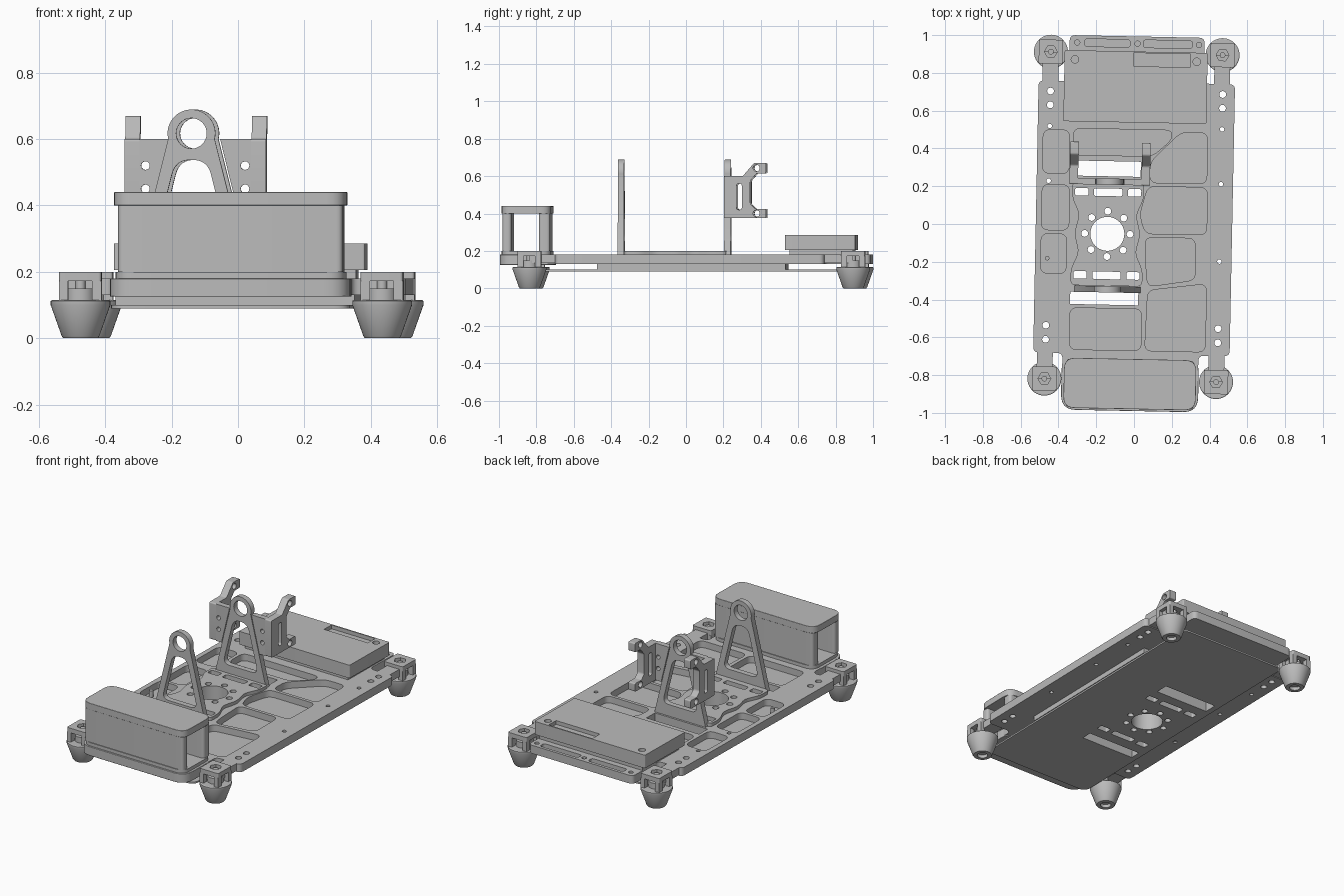
import bpy
import bmesh
from math import cos, sin, pi, radians
from mathutils import Matrix, Vector

if "Cube" in bpy.data.objects:
    bpy.data.objects.remove(bpy.data.objects["Cube"], do_unlink=True)

# One plain grey for the whole assembly
grey = bpy.data.materials.new("plain grey")
grey.use_nodes = True
grey.diffuse_color = (0.5, 0.5, 0.5, 1)
shader = grey.node_tree.nodes["Principled BSDF"]
shader.inputs["Base Color"].default_value = grey.diffuse_color
shader.inputs["Roughness"].default_value = 0.6

# The assembly is turned slightly about the vertical axis
TURN = Matrix.Rotation(-0.02, 4, "Z")
# Profile axes: flat (x, y), facing front (x, z), facing sideways (y, z)
FLAT = Matrix.Identity(4)
FRONT = Matrix(((1, 0, 0, 0), (0, 0, 1, 0), (0, 1, 0, 0), (0, 0, 0, 1)))
SIDE = Matrix(((0, 0, 1, 0), (1, 0, 0, 0), (0, 1, 0, 0), (0, 0, 0, 1)))


def rounded(points, setback, steps=6):
    """Polygon with every corner replaced by a short curve."""
    pts = [Vector(p) for p in points]
    out = []
    for i, p in enumerate(pts):
        before, after = pts[i - 1] - p, pts[(i + 1) % len(pts)] - p
        a = p + before.normalized() * min(setback, before.length * 0.45)
        b = p + after.normalized() * min(setback, after.length * 0.45)
        for k in range(steps + 1):
            t = k / steps
            out.append(a * (1 - t) ** 2 + p * 2 * t * (1 - t) + b * t * t)
    return out


def rect(x0, y0, x1, y1, corner=0.0):
    pts = [Vector(p) for p in ((x0, y0), (x1, y0), (x1, y1), (x0, y1))]
    return rounded(pts, corner) if corner else pts


def circle(x, y, radius, sides=24, start=0.0, sweep=2 * pi):
    return [Vector((x + radius * cos(start + sweep * i / sides),
                    y + radius * sin(start + sweep * i / sides)))
            for i in range(sides)]


def finish(name, mesh, bevel=0.0):
    mesh.transform(TURN)
    bm = bmesh.new()
    bm.from_mesh(mesh)
    bmesh.ops.remove_doubles(bm, verts=bm.verts, dist=0.00005)
    bmesh.ops.recalc_face_normals(bm, faces=bm.faces)
    bm.to_mesh(mesh)
    bm.free()
    mesh.materials.clear()
    mesh.materials.append(grey)
    obj = bpy.data.objects.new(name, mesh)
    bpy.context.collection.objects.link(obj)
    if bevel:
        mod = obj.modifiers.new("soft edge", "BEVEL")
        mod.width, mod.segments, mod.limit_method = bevel, 2, "ANGLE"
    bpy.ops.object.select_all(action="DESELECT")
    obj.select_set(True)
    bpy.context.view_layer.objects.active = obj
    bpy.ops.object.shade_smooth_by_angle(angle=radians(30))
    return obj


def plate(name, outline, low, high, holes=(), axes=FLAT, bevel=0.0):
    """Extrude a flat outline with holes between two levels."""
    curve = bpy.data.curves.new(name, "CURVE")
    curve.dimensions, curve.fill_mode = "2D", "BOTH"
    curve.extrude = (high - low) / 2
    for loop in [outline, *holes]:
        spline = curve.splines.new("POLY")
        spline.points.add(len(loop) - 1)
        for point, co in zip(spline.points, loop):
            point.co = (co[0], co[1], 0, 1)
        spline.use_cyclic_u = True
    temp = bpy.data.objects.new(name + " profile", curve)
    bpy.context.collection.objects.link(temp)
    graph = bpy.context.evaluated_depsgraph_get()
    mesh = bpy.data.meshes.new_from_object(temp.evaluated_get(graph))
    bpy.data.objects.remove(temp, do_unlink=True)
    bpy.data.curves.remove(curve)
    mesh.transform(axes @ Matrix.Translation((0, 0, (low + high) / 2)))
    return finish(name, mesh, bevel)


def lathe(name, profile, x, y, sides=40):
    bm = bmesh.new()
    verts = [bm.verts.new((r, 0, z)) for r, z in profile]
    edges = [bm.edges.new(pair) for pair in zip(verts, verts[1:])]
    bmesh.ops.spin(bm, geom=verts + edges, cent=(0, 0, 0), axis=(0, 0, 1),
                   angle=2 * pi, steps=sides)
    mesh = bpy.data.meshes.new(name)
    bm.to_mesh(mesh)
    bm.free()
    mesh.transform(Matrix.Translation((x, y, 0)))
    return finish(name, mesh)


# Openings that pass through every layer of the base
CX, CY = -0.14, -0.055
through = [circle(CX, CY, 0.09, 40)]
through += [circle(CX + 0.12 * cos(a), CY + 0.12 * sin(a), 0.018, 16)
            for a in [pi * i / 4 for i in range(8)]]
for side in (-1, 1):
    for mid, half in ((-0.14, 0.035), (0, 0.075), (0.14, 0.035)):
        y = CY + side * 0.22
        through.append(rect(CX + mid - half, y - 0.02, CX + mid + half, y + 0.02, 0.01))
wide_slots = [rect(-0.33, 0.25, 0.03, 0.33), rect(-0.33, -0.43, 0.03, -0.365)]

# Screw holes along both side rails
rail_holes = [circle(s * 0.456, y, r, 16) for s in (-1, 1)
              for y, r in ((0.695, 0.018), (0.622, 0.018), (0.51, 0.012), (0.22, 0.012),
                           (-0.19, 0.012), (-0.545, 0.018), (-0.62, 0.018))]

# Deck with weight-saving pockets over a thin floor
deck = rounded([(-0.36, 0.993), (0.355, 0.993), (0.355, 0.75), (0.52, 0.75), (0.52, -0.69),
                (0.355, -0.69), (0.355, -0.93), (-0.365, -0.93), (-0.365, -0.69),
                (-0.52, -0.69), (-0.52, 0.75), (-0.36, 0.75)], 0.03)
pockets = [rounded(p, 0.04) for p in (
    [(-0.33, 0.5), (0.19, 0.5), (0.19, 0.45), (0.09, 0.36), (-0.33, 0.36)],
    [(0.24, 0.49), (0.38, 0.49), (0.38, 0.22), (0.08, 0.22), (0.08, 0.33)],
    [(0.07, 0.2), (0.385, 0.2), (0.385, -0.05), (0.06, -0.05), (0.03, 0.05)],
    [(0.06, -0.07), (0.325, -0.07), (0.33, -0.29), (0.08, -0.33), (0.07, -0.25)],
    [(0.08, -0.35), (0.39, -0.31), (0.39, -0.67), (0.07, -0.67)],
    [(-0.33, -0.45), (0.05, -0.45), (0.05, -0.67), (-0.33, -0.67)])]
pockets += [rect(-0.49, 0.26, -0.35, 0.49, 0.04), rect(-0.49, -0.04, -0.345, 0.2, 0.04),
            rect(-0.49, -0.27, -0.355, -0.06, 0.04),
            rect(-0.28, 0.935, -0.04, 0.975, 0.015), rect(0.03, 0.935, 0.29, 0.975, 0.015)]
corner_screws = [circle(x, 0.955, 0.014, 16) for x in (-0.32, 0, 0.325)]
base_holes = through + wide_slots + rail_holes
plate("deck", deck, 0.14, 0.18, base_holes + pockets + corner_screws)
plate("deck_floor", deck, 0.13, 0.14, base_holes)
plate("spacer", rect(-0.36, -0.47, 0.36, 0.54), 0.1, 0.13, through + wide_slots)
plate("bottom_plate", rect(-0.365, -0.9, 0.355, 0.9, 0.05), 0.09, 0.1, through + wide_slots)

# Raised centre plate with a waist
half = [(0.19, 0.275), (0.19, 0.19), (0.15, 0.1), (0.175, 0)]
right = half + [(x, -y) for x, y in half[-2::-1]]
waisted = right + [(-x, y) for x, y in reversed(right)]
plate("centre_plate", rounded([(CX + x, CY + y) for x, y in waisted], 0.03),
      0.18, 0.2, through)

# Two A-shaped uprights with an eye at the top
MX = -0.133
frame = [Vector((MX + 0.18, 0.16))]
frame += circle(MX, 0.617, 0.072, 24, radians(-14), radians(216))
frame += [Vector((MX - 0.18, 0.16))]
window = rounded([(MX - 0.12, 0.25), (MX + 0.12, 0.25),
                  (MX + 0.048, 0.537), (MX - 0.048, 0.537)], 0.045)
eye = circle(MX, 0.617, 0.046, 32)
for name, y in (("front_upright", -0.365), ("back_upright", 0.205)):
    plate(name, frame, y, y + 0.033, [window, eye], FRONT)

# Wings and clawed side arms on the back upright
arm = rounded([(0.205, 0.6), (0.305, 0.6), (0.365, 0.67), (0.43, 0.67), (0.43, 0.615),
               (0.38, 0.615), (0.345, 0.575), (0.345, 0.45), (0.37, 0.425),
               (0.43, 0.425), (0.43, 0.375), (0.205, 0.375)], 0.008)
arm_holes = [rect(0.272, 0.42, 0.3, 0.56, 0.012),
             circle(0.378, 0.643, 0.018, 16), circle(0.378, 0.4, 0.018, 16)]
for side, label in ((-1, "right"), (1, "left")):
    wing = [(MX + side * x, z) for x, z in
            ((0.168, 0.375), (0.168, 0.6), (0.075, 0.6), (0.13, 0.375))]
    plate(label + "_wing", wing, 0.205, 0.238,
          [circle(MX + side * 0.15, z, 0.013, 16) for z in (0.45, 0.52)], FRONT)
    edges = sorted((MX + side * 0.168, MX + side * 0.213))
    plate(label + "_arm", arm, *edges, arm_holes, SIDE)

# Front tray and the open-sided cover standing on it
plate("front_tray", rect(-0.368, -0.99, 0.358, -0.7, 0.08), 0.125, 0.18, bevel=0.006)
plate("cover_base", rect(-0.35, -0.98, 0.343, -0.715, 0.06), 0.18, 0.2)
plate("cover_front_wall", rect(-0.342, -0.975, 0.335, -0.927, 0.02), 0.2, 0.4)
plate("cover_back_wall", rect(-0.342, -0.78, 0.335, -0.72, 0.02), 0.2, 0.4)
plate("cover_lid", rect(-0.355, -0.98, 0.345, -0.715, 0.06), 0.4, 0.44, bevel=0.006)

# Back box with a recessed slot and two screw wells
plate("back_box_foot", rect(-0.36, 0.56, 0.345, 0.9), 0.18, 0.205)
box = rect(-0.385, 0.537, 0.372, 0.913, 0.008)
plate("back_box", box, 0.205, 0.262)
plate("back_box_top", box, 0.262, 0.285,
      [rect(-0.02, 0.835, 0.28, 0.905), circle(-0.33, 0.865, 0.02), circle(0.315, 0.865, 0.02)])

# Four corner mounts with tapered feet
foot = [(0, 0.02), (0.03, 0.02), (0.03, 0), (0.052, 0), (0.057, 0.007),
        (0.09, 0.1), (0.09, 0.112), (0.085, 0.115), (0, 0.115)]
for x, label in ((-0.458, "right"), (0.451, "left")):
    for y, end in ((-0.828, "front"), (0.903, "back")):
        name = end + "_" + label
        lathe(name + "_foot", foot, x, y)
        lathe(name + "_bolt", [(0, 0.115), (0.045, 0.115), (0.045, 0.15),
                               (0.015, 0.15), (0.015, 0.19), (0, 0.19)], x, y, 24)
        plate(name + "_mount_top", rect(x - 0.064, y - 0.064, x + 0.064, y + 0.064, 0.01),
              0.172, 0.2, [circle(x, y, 0.034, 6)])
        for side in (-1, 1):
            for turn in (-1, 1):
                px, py = x + side * 0.05, y + turn * 0.048
                plate(name + "_post", rect(px - 0.014, py - 0.016, px + 0.014, py + 0.016),
                      0.112, 0.172)
        # Bar joining the mount to the side rail
        inner = -0.68 if y < 0 else 0.74
        plate(name + "_bar", rect(x - 0.042, *sorted((inner, y))[:1], x + 0.042,
                                  max(inner, y)), 0.135, 0.18)
